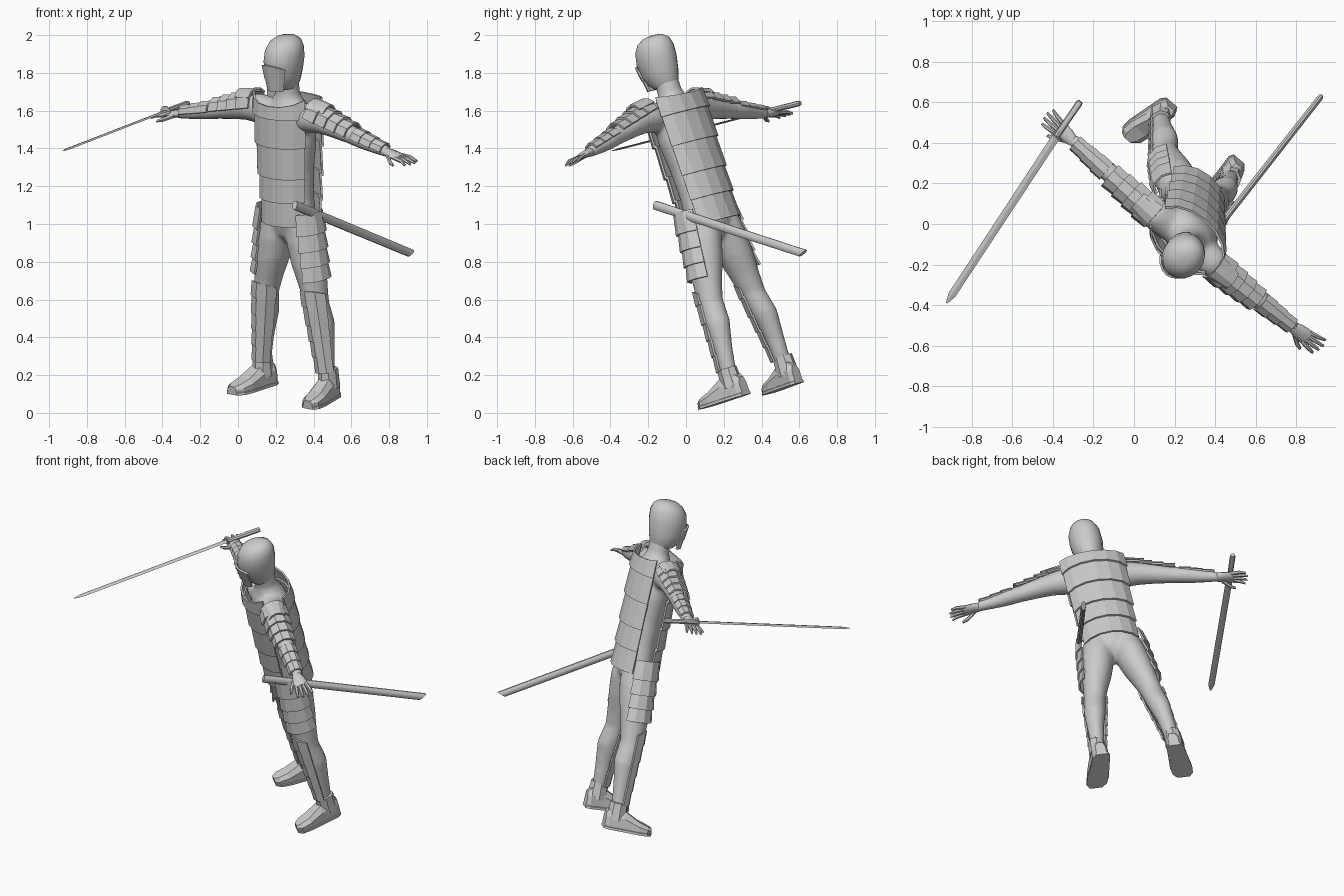
import bpy, bmesh, math
from mathutils import Vector, Matrix

V = Vector
if "Cube" in bpy.data.objects:
    bpy.data.objects.remove(bpy.data.objects["Cube"])

grey = bpy.data.materials.new("plain_grey")
grey.use_nodes = True
GREY = (0.6, 0.6, 0.6, 1)
grey.diffuse_color = GREY
grey.node_tree.nodes["Principled BSDF"].inputs["Base Color"].default_value = GREY

# The figure is built upright, then leaned and turned by this frame
left, back, up = V((.757, -.639, -.142)), V((.651, .717, .245)), V((-.029, -.30, .953))
POSE = Matrix((left, back, up)).transposed().to_4x4()
POSE.translation = (.302, .405, .109)


def finish(name, bm, pose=True, smooth=None, thick=0, remesh=0):
    bmesh.ops.recalc_face_normals(bm, faces=bm.faces)
    if pose:
        bm.transform(POSE)
    me = bpy.data.meshes.new(name)
    bm.to_mesh(me)
    bm.free()
    me.materials.append(grey)
    ob = bpy.data.objects.new(name, me)
    bpy.context.collection.objects.link(ob)
    if remesh:
        m = ob.modifiers.new("blend", 'REMESH')
        m.mode, m.voxel_size, m.use_smooth_shade = 'VOXEL', remesh, True
        m = ob.modifiers.new("soften", 'SMOOTH')
        m.factor, m.iterations = .5, 8
    if thick:
        m = ob.modifiers.new("thickness", 'SOLIDIFY')
        m.thickness, m.offset = thick, 0
    if smooth:
        bpy.ops.object.select_all(action='DESELECT')
        ob.select_set(True)
        bpy.context.view_layer.objects.active = ob
        bpy.ops.object.shade_smooth_by_angle(angle=math.radians(smooth))
    return ob


def skin(bm, loops):
    """Bridge closed loops of points and cap both ends."""
    rows = [[bm.verts.new(p) for p in lp] for lp in loops]
    n = len(rows[0])
    for a, b in zip(rows, rows[1:]):
        for i in range(n):
            bm.faces.new((a[i], a[(i + 1) % n], b[(i + 1) % n], b[i]))
    bm.faces.new(rows[0])
    bm.faces.new(rows[-1])


def tube(bm, rings, u, v, n=16):
    """Loft ellipses (centre, radius along u, radius along v)."""
    ang = [2 * math.pi * i / n for i in range(n)]
    skin(bm, [[V(c) + V(u) * ru * math.cos(a) + V(v) * rv * math.sin(a) for a in ang]
              for c, ru, rv in rings])


def lames(name, p, q, out, size, arc, cuts, flare=.012, n=6, scoop=0):
    """Row of overlapping curved plates from p to q, facing out."""
    bm = bmesh.new()
    p, q = V(p), V(q)
    d = (q - p).normalized()
    side = d.cross(V(out)).normalized()
    face = side.cross(d)
    for j, (t0, t1) in enumerate(zip(cuts, cuts[1:])):
        rows = []
        for t, grow in ((t0, 0), (t1 + .02, flare)):
            w = size[0] + (size[2] - size[0]) * t + grow
            h = size[1] + (size[3] - size[1]) * t + grow
            row = []
            for i in range(n + 1):
                k = 2 * i / n - 1
                a = math.radians(arc) * k
                lift = d * scoop * (k * k - .3) if j == 0 and not grow else V()
                row.append(bm.verts.new(p.lerp(q, t) - lift + side * w * math.sin(a)
                                        + face * h * math.cos(a)))
            rows.append(row)
        for i in range(n):
            bm.faces.new((rows[0][i], rows[0][i + 1], rows[1][i + 1], rows[1][i]))
    return finish(name, bm, thick=.011)


X, Y, Z = (1, 0, 0), (0, 1, 0), (0, 0, 1)

# Body: torso, neck, arms and legs blended into one smooth skin
bm = bmesh.new()
torso = ((.85, .05, .05), (.89, .12, .09), (.97, .15, .108), (1.1, .14, .1), (1.25, .145, .108),
         (1.4, .165, .118), (1.52, .165, .112), (1.58, .135, .1), (1.62, .09, .08),
         (1.66, .066, .066), (1.76, .062, .064))
tube(bm, [((0, .012, z), a, b) for z, a, b in torso], X, Y, 24)
arm = ((.08, 1.535, .085), (.18, 1.555, .08), (.25, 1.55, .07), (.33, 1.535, .062),
       (.46, 1.505, .05), (.54, 1.49, .05), (.63, 1.468, .04), (.73, 1.448, .03))
leg = ((.085, .01, .97, .09), (.098, .008, .86, .1), (.125, 0, .74, .092), (.155, -.005, .62, .075),
       (.175, -.008, .53, .066), (.195, .012, .41, .066), (.212, .012, .28, .05), (.227, .005, .1, .04))
for s in (1, -1):
    tube(bm, [((s * x, -.01 - .02 * (x - .1), z), r, r) for x, z, r in arm], Y, Z)
    tube(bm, [((s * x, y, z), r, r * 1.08) for x, y, z, r in leg], X, Y)
finish("body", bm, remesh=.012)

# Hooded head
bm = bmesh.new()
head = ((1.70, .0, .06, .07), (1.73, -.008, .078, .09), (1.78, -.012, .092, .108), (1.85, -.008, .1, .118),
        (1.91, 0, .097, .113), (1.95, .008, .08, .092), (1.972, .012, .05, .058), (1.978, .014, .02, .022))
tube(bm, [((0, y, z), a, b) for z, y, a, b in head], X, Y, 16)
finish("head_hood", bm, smooth=40)
lames("face_mask", (0, -.012, 1.835), (0, -.02, 1.70), (0, -1, 0), (.1, .125, .062, .092), 52,
      (0, .55, 1), flare=.004, scoop=-.022)

# Cuirass: front and back rows of plates
lames("breastplate", (0, .005, 1.635), (0, .005, .97), (0, -1, 0), (.195, .145, .15, .125), 66,
      (0, .1, .34, .6, .8, 1), n=6, scoop=.04)
lames("backplate", (0, .02, 1.635), (0, .02, .95), (0, 1, 0), (.205, .125, .165, .12), 68,
      (0, .12, .36, .6, .8, 1), n=6, scoop=.02)

for s, tag in ((1, "left"), (-1, "right")):
    # Arm and leg armour
    lames(tag + "_shoulder_guard", (s * .19, -.01, 1.565), (s * .47, -.02, 1.505), (0, -.1, 1),
          (.082, .088, .058, .056), 78, (0, .27, .52, .76, 1), n=4)
    lames(tag + "_shoulder_crest", (s * .30, -.01, 1.56), (s * .19, -.01, 1.58), Z,
          (.06, .082, .07, .068), 55, (0, 1), n=4)
    lames(tag + "_forearm_guard", (s * .50, -.02, 1.495), (s * .70, -.024, 1.453), (0, -.1, 1),
          (.052, .052, .036, .034), 80, (0, .3, .65, 1), flare=.006, n=4)
    lames(tag + "_thigh_guard", (s * .1, 0, 1.02), (s * .145, -.005, .66), (s, -.3, 0),
          (.092, .102, .088, .092), 62, (0, .3, .55, .78, 1), n=4)
    lames(tag + "_shin_guard", (s * .168, -.005, .60), (s * .222, .005, .16), (0, -1, 0),
          (.076, .08, .05, .052), 82, (0, .16, .4, .6, .8, 1), flare=.006, n=4, scoop=-.03)

    # Boot: tapered shoe, flat sole and ankle cuff
    for part, grow, low, cap in (("boot", 0, .015, 1), ("boot_sole", .006, 0, .022)):
        bm = bmesh.new()
        loops = []
        for y, w, h in ((.078, .03, .1), (.055, .046, .125), (-.03, .052, .12),
                        (-.12, .06, .072), (-.175, .055, .055), (-.205, .03, .045)):
            w, h, x = w + grow, min(h, cap), s * (.232 - y * .16)
            loops.append([(x + k * w, y, z) for k, z in
                          ((-1, low), (1, low), (1, max(h * .65, low + .004)),
                           (.6, h), (-.6, h), (-1, max(h * .65, low + .004)))])
        skin(bm, loops)
        finish(f"{tag}_{part}", bm)
    bm = bmesh.new()
    tube(bm, [((s * .23, .01, z), r, r * 1.1) for z, r in ((.06, .058), (.12, .053), (.165, .05))], X, Y, 8)
    finish(tag + "_boot_cuff", bm)

    # Hand: palm, four spread fingers and a thumb
    bm = bmesh.new()
    tube(bm, [((s * x, -.027, z), a, b) for x, z, a, b in
              ((.715, 1.45, .028, .026), (.75, 1.445, .038, .02), (.79, 1.437, .042, .018),
               (.815, 1.432, .038, .013))], Y, Z, 10)
    for k in (-1.5, -.5, .5, 1.5):
        reach = .905 - .012 * abs(k - .2)
        tube(bm, [((s * x, -.027 + k * w, z), r, r) for x, w, z, r in
                  ((.80, .02, 1.435, .012), (.855, .026, 1.428, .011), (reach, .03, 1.412, .007))], Y, Z, 6)
    tube(bm, [((s * x, y, z), r, r) for x, y, z, r in
              ((.745, -.05, 1.44, .016), (.79, -.085, 1.42, .013), (.825, -.1, 1.41, .008))], Y, Z, 6)
    finish(tag + "_hand", bm, smooth=50)


def rod(name, a, b, steps, n, smooth=None, slant=0):
    """Straight rod from a to b; steps are (t, half width, half height)."""
    a, b = V(a), V(b)
    d = (b - a).normalized()
    u = d.cross(V(Z)).normalized()
    v = u.cross(d)
    bm = bmesh.new()
    tube(bm, [(a.lerp(b, t), w, h) for t, w, h in steps], u, v, n)
    if slant:
        for vert in bm.verts:
            if (vert.co - a).dot(d) > .9 * (b - a).length:
                vert.co -= d * (vert.co - b).dot(v) * slant
    finish(name, bm, pose=False, smooth=smooth)


# Drawn sword and the empty scabbard at the hip
pommel, guard, tip = (-.265, .605, 1.64), (-.385, .43, 1.597), (-.925, -.39, 1.388)
rod("sword_grip", pommel, guard, ((0, .014, .012), (.05, .017, .015), (1, .016, .014)), 8, 40)
rod("sword_guard", V(guard).lerp(V(pommel), .03), guard, ((0, .032, .028), (1, .032, .028)), 10)
rod("sword_blade", guard, tip, ((0, .02, .005), (.95, .019, .005), (1, .004, .002)), 4)
rod("scabbard", (.30, -.165, 1.10), (.915, .62, .845), ((0, .016, .025), (1, .015, .023)), 10, 40, slant=-.8)
